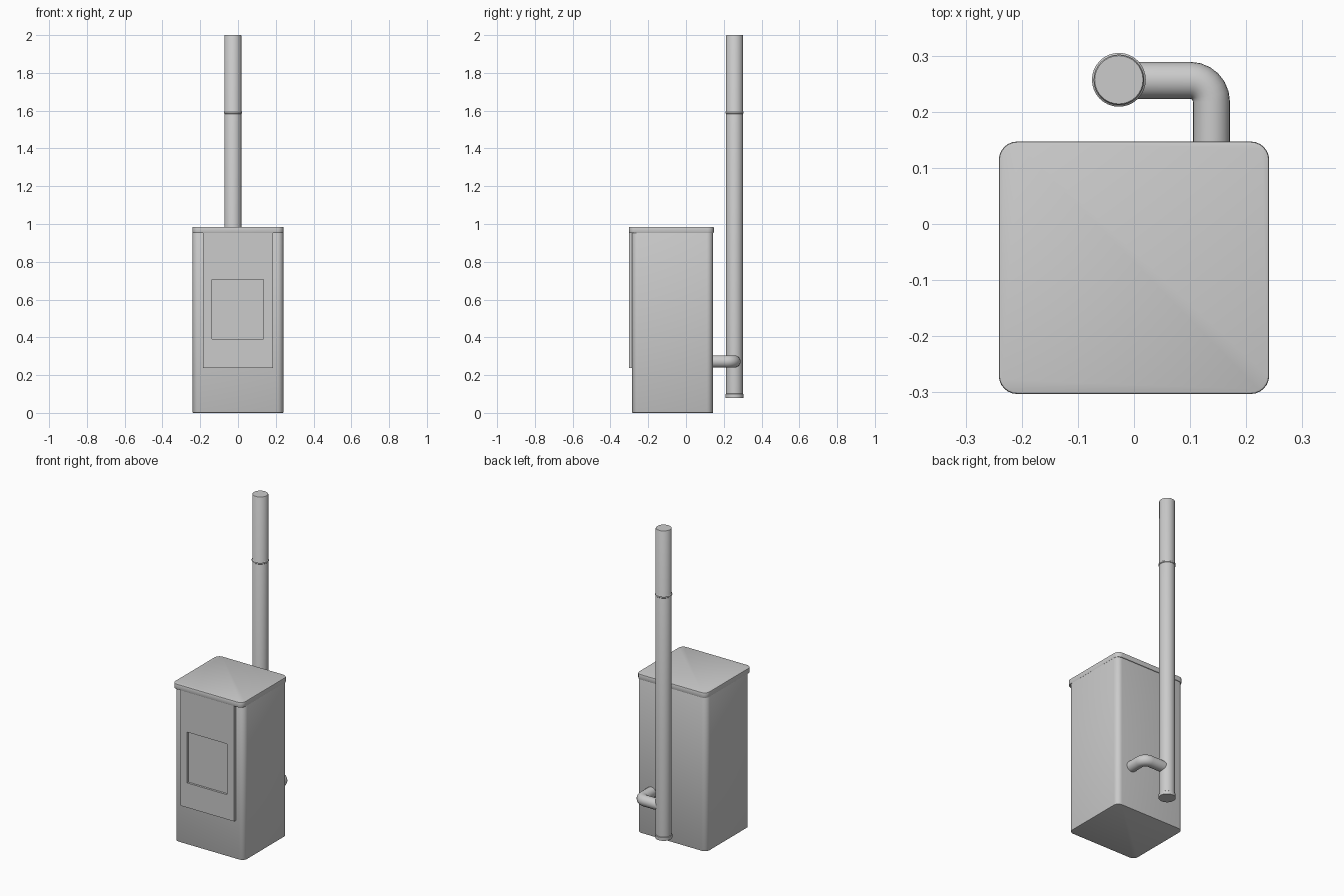
import bpy, bmesh, math
from mathutils import Vector

if "Cube" in bpy.data.objects:
    bpy.data.objects.remove(bpy.data.objects["Cube"])

grey = bpy.data.materials.new("stove_grey")
grey.diffuse_color = (0.6, 0.6, 0.6, 1)
grey.use_nodes = True
grey.node_tree.nodes["Principled BSDF"].inputs["Base Color"].default_value = grey.diffuse_color


def finish(name, bm, smooth=True):
    bmesh.ops.recalc_face_normals(bm, faces=bm.faces)
    me = bpy.data.meshes.new(name)
    bm.to_mesh(me)
    bm.free()
    me.materials.append(grey)
    ob = bpy.data.objects.new(name, me)
    bpy.context.collection.objects.link(ob)
    if smooth:
        bpy.ops.object.select_all(action='DESELECT')
        ob.select_set(True)
        bpy.context.view_layer.objects.active = ob
        bpy.ops.object.shade_smooth_by_angle(angle=math.radians(35))
    return ob


def box(x0, x1, y0, y1, z0, z1):
    bm = bmesh.new()
    bmesh.ops.create_cube(bm, size=1)
    for v in bm.verts:
        v.co = Vector((x1 if v.co.x > 0 else x0,
                       y1 if v.co.y > 0 else y0,
                       z1 if v.co.z > 0 else z0))
    return bm


def rounded_box(name, dims, radius, rim):
    """Box with rounded upright corners and a small softened rim."""
    bm = box(*dims)
    upright = [e for e in bm.edges
               if abs(e.verts[0].co.z - e.verts[1].co.z) > 1e-4]
    bmesh.ops.bevel(bm, geom=upright, offset=radius, segments=6,
                    profile=0.5, affect='EDGES')
    bm.normal_update()
    edges = [e for e in bm.edges
             if any(abs(f.normal.z) > 0.9 for f in e.link_faces)]
    bmesh.ops.bevel(bm, geom=edges, offset=rim, segments=2,
                    profile=0.5, affect='EDGES')
    return finish(name, bm)


def lathe(name, profile, centre, sides=32):
    """Closed round column from (radius, height) points."""
    bm = bmesh.new()
    rings = [[bm.verts.new((centre[0] + r * math.cos(math.tau * i / sides),
                            centre[1] + r * math.sin(math.tau * i / sides), z))
              for i in range(sides)] for r, z in profile]
    for a, b in zip(rings, rings[1:]):
        for i in range(sides):
            j = (i + 1) % sides
            bm.faces.new((a[i], a[j], b[j], b[i]))
    bm.faces.new(rings[0])
    bm.faces.new(rings[-1])
    return finish(name, bm)


def tube(name, path, radius, sides=24):
    """Sweep a circle along a horizontal path."""
    bm = bmesh.new()
    rings = []
    for k, p in enumerate(path):
        d = (path[min(k + 1, len(path) - 1)] - path[max(k - 1, 0)]).normalized()
        side = Vector((d.y, -d.x, 0))
        rings.append([bm.verts.new(
            p + side * radius * math.cos(math.tau * i / sides)
            + Vector((0, 0, radius * math.sin(math.tau * i / sides))))
            for i in range(sides)])
    for a, b in zip(rings, rings[1:]):
        for i in range(sides):
            j = (i + 1) % sides
            bm.faces.new((a[i], a[j], b[j], b[i]))
    bm.faces.new(rings[0])
    bm.faces.new(rings[-1])
    return finish(name, bm)


# Stove cabinet and overhanging lid
rounded_box("cabinet", (-0.24, 0.24, -0.285, 0.143, 0, 0.955), 0.033, 0.003)
rounded_box("lid", (-0.241, 0.241, -0.303, 0.147, 0.952, 0.985), 0.033, 0.004)

# Door: raised frame around a recessed window pane
FRONT, BACK, PANE = -0.301, -0.283, -0.288
outer = (-0.185, 0.185, 0.237, 0.953)
inner = (-0.138, 0.135, 0.39, 0.705)
bm = bmesh.new()


def loop(rect, y):
    x0, x1, z0, z1 = rect
    return [bm.verts.new((x, y, z))
            for x, z in ((x0, z0), (x1, z0), (x1, z1), (x0, z1))]


loops = [loop(outer, BACK), loop(outer, FRONT),
         loop(inner, FRONT), loop(inner, PANE)]
for a, b in zip(loops, loops[1:]):
    for i in range(4):
        j = (i + 1) % 4
        bm.faces.new((a[i], a[j], b[j], b[i]))
bm.faces.new(loops[0])
bm.faces.new(loops[-1])
finish("door", bm, smooth=False)

# Flue pipe with a thin joint ring and a bottom cap
flue = (-0.027, 0.257)
lathe("flue_pipe", [(0.045, 0.085), (0.045, 1.997), (0.043, 2.0)], flue)
lathe("joint_ring", [(0.045, 1.583), (0.048, 1.586),
                     (0.048, 1.594), (0.045, 1.597)], flue)
lathe("bottom_cap", [(0.048, 0.08), (0.048, 0.1), (0.045, 0.102)], flue)

# Elbow joining the cabinet back to the flue
z = 0.272
path = [Vector((0.138, 0.135, z))]
for k in range(7):
    a = math.radians(15 * k)
    path.append(Vector((0.1 + 0.038 * math.cos(a), 0.218 + 0.038 * math.sin(a), z)))
path.append(Vector((-0.02, 0.256, z)))
tube("elbow_pipe", path, 0.033)
